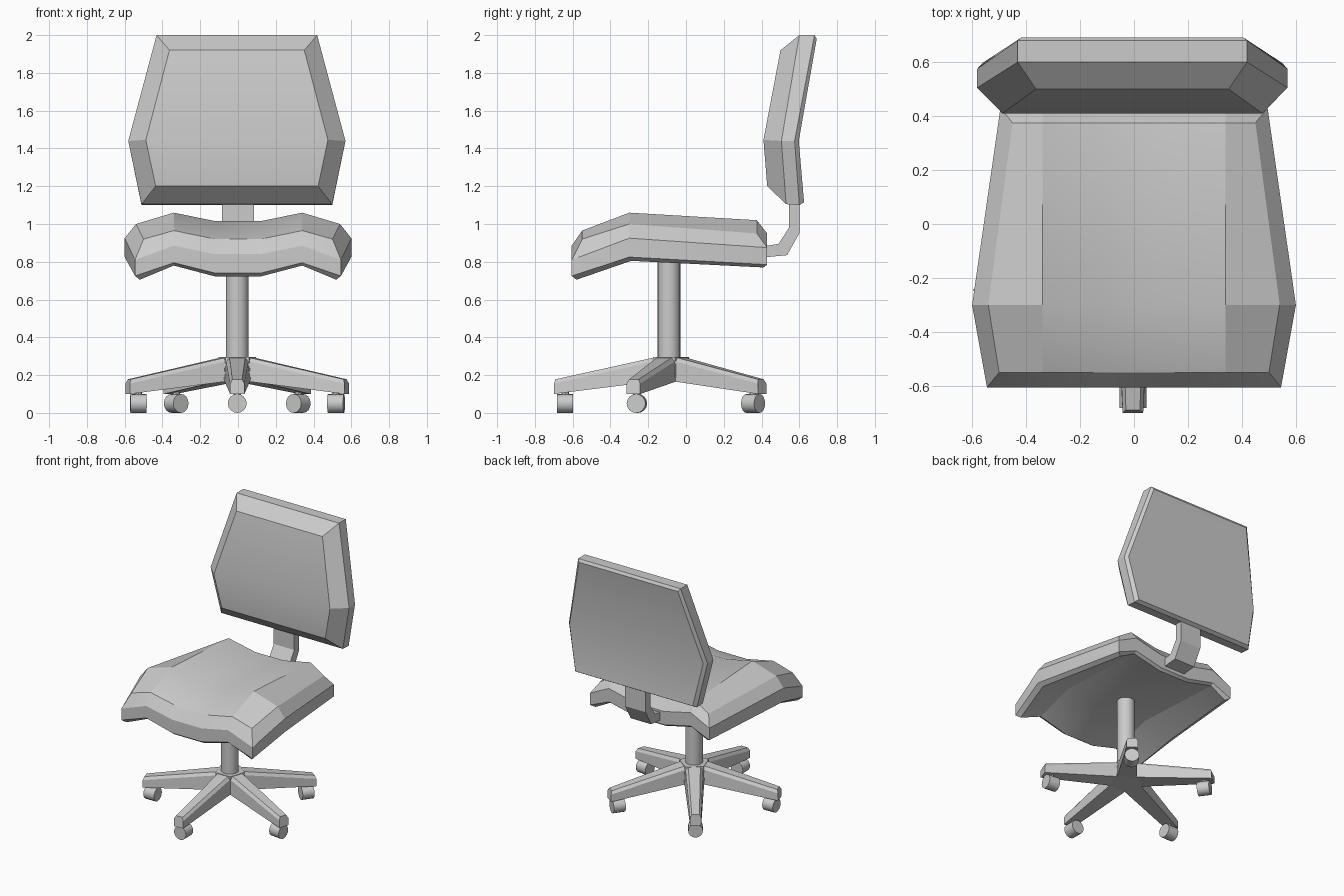
import bpy
from math import sin, cos, pi, radians
from mathutils import Matrix, Vector

if "Cube" in bpy.data.objects:
    bpy.data.objects.remove(bpy.data.objects["Cube"])


def make(name, verts, faces, smooth=None):
    mesh = bpy.data.meshes.new(name)
    mesh.from_pydata(verts, [], faces)
    ob = bpy.data.objects.new(name, mesh)
    bpy.context.collection.objects.link(ob)
    bpy.ops.object.select_all(action='DESELECT')
    ob.select_set(True)
    bpy.context.view_layer.objects.active = ob
    bpy.ops.object.mode_set(mode='EDIT')
    bpy.ops.mesh.select_all(action='SELECT')
    bpy.ops.mesh.delete_loose()
    bpy.ops.mesh.select_all(action='SELECT')
    bpy.ops.mesh.normals_make_consistent(inside=False)
    bpy.ops.object.mode_set(mode='OBJECT')
    if smooth:
        bpy.ops.object.shade_smooth_by_angle(angle=radians(smooth))
    return ob


def bridge(a, b):
    n = len(a)
    return [(a[i], a[(i + 1) % n], b[(i + 1) % n], b[i]) for i in range(n)]


# Every cushion layer is a grid of rows x columns; outer layers get filled,
# and neighbouring layers are joined around their perimeters.
def cushion(name, layers, smooth):
    rows, cols = len(layers[0]), len(layers[0][0])
    size = rows * cols
    ring = ([(0, c) for c in range(cols)] + [(r, cols - 1) for r in range(1, rows)]
            + [(rows - 1, c) for c in range(cols - 2, -1, -1)]
            + [(r, 0) for r in range(rows - 2, 0, -1)])
    verts = [p for layer in layers for row in layer for p in row]
    rings = [[k * size + r * cols + c for r, c in ring] for k in range(len(layers))]
    faces = []
    for a, b in zip(rings, rings[1:]):
        faces += bridge(a, b)
    for base in (0, (len(layers) - 1) * size):
        for r in range(rows - 1):
            for c in range(cols - 1):
                i = base + r * cols + c
                faces.append((i, i + 1, i + cols + 1, i + cols))
    return make(name, verts, faces, smooth)


# Seat: rows are (y, half width, edge z, peak z, centre z), front to back
def seat_row(y, w, ze, zp, zc):
    half = [(w, ze), (0.34, zp), (0.12, zc)]
    return [(-x, y, z) for x, z in half] + [(x, y, z) for x, z in reversed(half)]


seat_layers = [
    [(-0.55, 0.50, 0.92, 0.965, 0.92), (-0.30, 0.54, 1.00, 1.06, 1.015), (0.375, 0.45, 0.95, 1.02, 0.975)],
    [(-0.605, 0.545, 0.81, 0.885, 0.84), (-0.30, 0.60, 0.925, 1.0, 0.95), (0.43, 0.495, 0.875, 0.95, 0.90)],
    [(-0.605, 0.545, 0.725, 0.795, 0.74), (-0.30, 0.60, 0.825, 0.89, 0.84), (0.43, 0.495, 0.785, 0.85, 0.80)],
    [(-0.58, 0.52, 0.705, 0.78, 0.722), (-0.29, 0.565, 0.805, 0.87, 0.82), (0.41, 0.465, 0.77, 0.835, 0.785)],
]
cushion("seat", [[seat_row(*r) for r in layer] for layer in seat_layers], 25)

# Backrest: rows are (half width, y, z), top to bottom
back_layers = [
    [(0.357, 0.50, 1.92), (0.482, 0.41, 1.445), (0.43, 0.43, 1.20)],
    [(0.425, 0.60, 2.00), (0.575, 0.505, 1.44), (0.505, 0.53, 1.105)],
    [(0.425, 0.68, 2.00), (0.575, 0.575, 1.44), (0.505, 0.60, 1.10)],
    [(0.41, 0.692, 1.98), (0.555, 0.597, 1.44), (0.487, 0.625, 1.115)],
]
cushion("backrest", [[[(-w - 0.006, y, z), (w - 0.006, y, z)] for w, y, z in layer]
                     for layer in back_layers], 22)

# Bent bracket joining seat and backrest
profile = [(0.36, 0.82), (0.43, 0.825), (0.535, 0.835), (0.60, 0.95), (0.60, 1.15),
           (0.545, 1.15), (0.545, 0.98), (0.49, 0.895), (0.43, 0.885), (0.36, 0.88)]
verts = [(x, y, z) for x in (-0.085, 0.085) for y, z in profile]
left, right = list(range(10)), list(range(10, 20))
make("back_bracket", verts, bridge(left, right) + [left, right])

# Central column
CENTRE = Vector((-0.004, -0.09, 0))
bpy.ops.mesh.primitive_cylinder_add(vertices=20, radius=0.06, depth=0.68,
                                    location=CENTRE + Vector((0, 0, 0.53)))
bpy.context.object.name = "column"
bpy.ops.object.shade_smooth_by_angle(angle=radians(30))

# Five-sided hub
hub = [CENTRE + Vector((r * cos(radians(-54 + 72 * k)), r * sin(radians(-54 + 72 * k)), z))
       for r, z in ((0.118, 0.165), (0.105, 0.295)) for k in range(5)]
low, high = list(range(5)), list(range(5, 10))
make("base_hub", hub, bridge(low, high) + [low, high])

# Five tapered legs, each ending in a roller: sections are (r, half width, z)
sections = [[(0.07, 0.068, 0.168), (0.07, 0.060, 0.275), (0.07, 0.042, 0.295)],
            [(0.61, 0.038, 0.10), (0.61, 0.038, 0.155), (0.60, 0.026, 0.178)]]
twist = [0, -12, 0, 0, 16]
for k in range(5):
    turn = Matrix.Translation(CENTRE) @ Matrix.Rotation(radians(-90 + 72 * k), 4, 'Z')
    pts = []
    for s in sections:
        pts += [(r, w, z) for r, w, z in s] + [(r, -w, z) for r, w, z in reversed(s)]
    a, b = list(range(6)), list(range(6, 12))
    leg = make(f"base_leg_{k + 1}", [turn @ Vector(p) for p in pts], bridge(a, b) + [a, b])

    bpy.ops.mesh.primitive_cylinder_add(vertices=16, radius=0.05, depth=0.085)
    roller = bpy.context.object
    roller.name = f"roller_{k + 1}"
    roller.matrix_world = (turn @ Matrix.Translation((0.55, 0, 0.05))
                           @ Matrix.Rotation(radians(-twist[k]), 4, 'Z')
                           @ Matrix.Rotation(pi / 2, 4, 'Y'))
    bpy.ops.object.shade_smooth_by_angle(angle=radians(30))

    # Short stem between leg and roller
    bpy.ops.mesh.primitive_cylinder_add(vertices=8, radius=0.02, depth=0.06,
                                        location=turn @ Vector((0.55, 0, 0.105)))
    bpy.context.object.name = f"roller_stem_{k + 1}"
